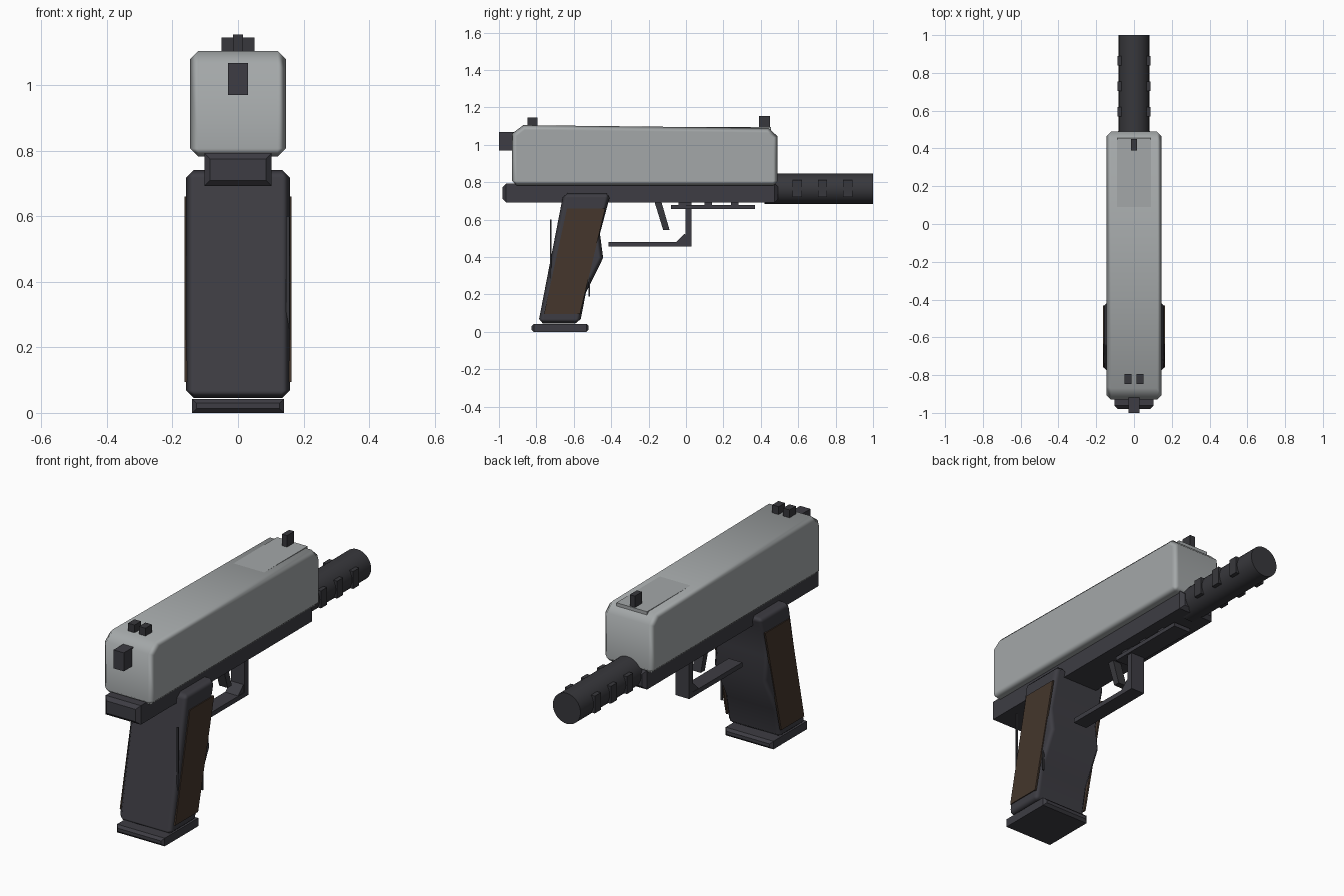
import bpy, bmesh, math
from mathutils import Matrix

if "Cube" in bpy.data.objects:
    bpy.data.objects.remove(bpy.data.objects["Cube"])


def material(name, rgb):
    m = bpy.data.materials.new(name)
    m.diffuse_color = (*rgb, 1)
    m.use_nodes = True
    m.node_tree.nodes["Principled BSDF"].inputs["Base Color"].default_value = m.diffuse_color
    return m


STEEL = material("grey steel", (0.37, 0.39, 0.395))
DARK = material("dark polymer", (0.047, 0.046, 0.056))
BLACK = material("blackened metal", (0.039, 0.039, 0.045))
BROWN = material("brown grip", (0.058, 0.037, 0.025))


def finish(name, bm, mat, bevel=0.0):
    bmesh.ops.recalc_face_normals(bm, faces=bm.faces)
    me = bpy.data.meshes.new(name)
    bm.to_mesh(me)
    bm.free()
    me.materials.append(mat)
    ob = bpy.data.objects.new(name, me)
    bpy.context.collection.objects.link(ob)
    if bevel:
        for p in me.polygons:
            p.use_smooth = True
        mod = ob.modifiers.new("bevel", 'BEVEL')
        mod.width = bevel
        mod.segments = 1
        mod.limit_method = 'ANGLE'
        mod.angle_limit = math.radians(60)
        mod.harden_normals = True
    return ob


def box(name, x, y, z, mat, bevel=0.0, caps=0.0):
    """Box from (min, max) pairs; caps chamfers only the two y ends."""
    bm = bmesh.new()
    bmesh.ops.create_cube(bm, size=1)
    for v in bm.verts:
        v.co = [r[0] if c < 0 else r[1] for c, r in zip(v.co, (x, y, z))]
    if caps:
        ends = [e for e in bm.edges
                if abs(e.verts[0].co.y - e.verts[1].co.y) < 1e-5]
        bmesh.ops.bevel(bm, geom=ends, offset=caps, segments=1,
                        affect='EDGES', profile=0.5)
    return finish(name, bm, mat, bevel)


def extrude(name, profile, x0, x1, mat, bevel=0.0):
    """Side profile in (y, z) extruded across x."""
    bm = bmesh.new()
    face = bm.faces.new([bm.verts.new((x0, y, z)) for y, z in profile])
    new = bmesh.ops.extrude_face_region(bm, geom=[face])["geom"]
    bmesh.ops.translate(bm, vec=(x1 - x0, 0, 0),
                        verts=[g for g in new if isinstance(g, bmesh.types.BMVert)])
    return finish(name, bm, mat, bevel)


# Slide with sloped end chamfers and a slim raised top plate
slide = extrude("slide", [(-0.93, 0.782), (0.49, 0.782), (0.49, 1.045),
                          (0.44, 1.09), (-0.87, 1.105), (-0.93, 1.06)],
                -0.146, 0.146, STEEL, 0.025)
slide.modifiers["bevel"].angle_limit = math.radians(55)
box("slide_top_plate", (-0.09, 0.09), (-0.4, 0.455), (1.0, 1.094), STEEL)

# Lower frame
box("frame", (-0.103, 0.103), (-0.98, 0.492), (0.692, 0.793), DARK, caps=0.018)

# Barrel with side pads
bm = bmesh.new()
bmesh.ops.create_cone(bm, cap_ends=True, segments=32, radius1=0.081,
                      radius2=0.081, depth=0.58,
                      matrix=Matrix.Translation((0, 0.71, 0.765))
                      @ Matrix.Rotation(math.pi / 2, 4, 'X'))
for f in bm.faces:
    f.smooth = len(f.verts) == 4
for e in bm.edges:
    e.smooth = all(len(f.verts) == 4 for f in e.link_faces)
finish("barrel", bm, BLACK)
for i, y in enumerate((0.595, 0.73, 0.865)):
    for side, s in (("right", 1), ("left", -1)):
        xs = sorted((s * 0.05, s * 0.088))
        box(f"barrel_pad_{side}_{i + 1}", xs, (y - 0.025, y + 0.025),
            (0.72, 0.812), BLACK)

# Grip, inlaid side panels and base plate
extrude("grip", [(-0.655, 0.742), (-0.402, 0.742), (-0.46, 0.525), (-0.443, 0.395),
                 (-0.535, 0.21), (-0.567, 0.045), (-0.79, 0.045)],
        -0.158, 0.158, DARK, 0.024)
for side, s in (("right", 1), ("left", -1)):
    extrude(f"grip_panel_{side}", [(-0.636, 0.66), (-0.432, 0.66),
                                   (-0.567, 0.095), (-0.759, 0.095)],
            s * 0.154, s * 0.163, BROWN)
for name, y in (("rear", -0.722), ("front", -0.518)):
    box(f"grip_strip_{name}", (0.147, 0.157), (y - 0.004, y + 0.004),
        (0.19, 0.60), BLACK)
box("magazine_base", (-0.14, 0.14), (-0.827, -0.52), (0, 0.043), DARK, caps=0.013)

# Trigger and guard
extrude("trigger", [(-0.17, 0.70), (-0.133, 0.70), (-0.088, 0.545), (-0.122, 0.545)],
        -0.025, 0.025, BLACK)
box("guard_bar", (-0.04, 0.04), (-0.415, 0.03), (0.455, 0.48), DARK)
box("guard_post", (-0.04, 0.04), (-0.003, 0.03), (0.455, 0.70), DARK)
extrude("guard_corner", [(-0.055, 0.478), (-0.008, 0.523), (0.028, 0.49),
                         (0.0, 0.457), (-0.035, 0.457)], -0.038, 0.038, DARK)

# Accessory rail
box("rail", (-0.05, 0.05), (-0.08, 0.37), (0.658, 0.679), DARK)
for i, y in enumerate((-0.02, 0.12, 0.26)):
    box(f"rail_mount_{i + 1}", (-0.045, 0.045), (y - 0.02, y + 0.02),
        (0.67, 0.70), DARK)

# Sights and hammer
for side, s in (("right", 1), ("left", -1)):
    xs = sorted((s * 0.013, s * 0.051))
    box(f"rear_sight_{side}", xs, (-0.848, -0.795), (1.07, 1.146), BLACK)
box("front_sight", (-0.015, 0.015), (0.39, 0.45), (1.06, 1.155), BLACK)
box("hammer", (-0.03, 0.03), (-1.0, -0.9), (0.97, 1.068), DARK)
